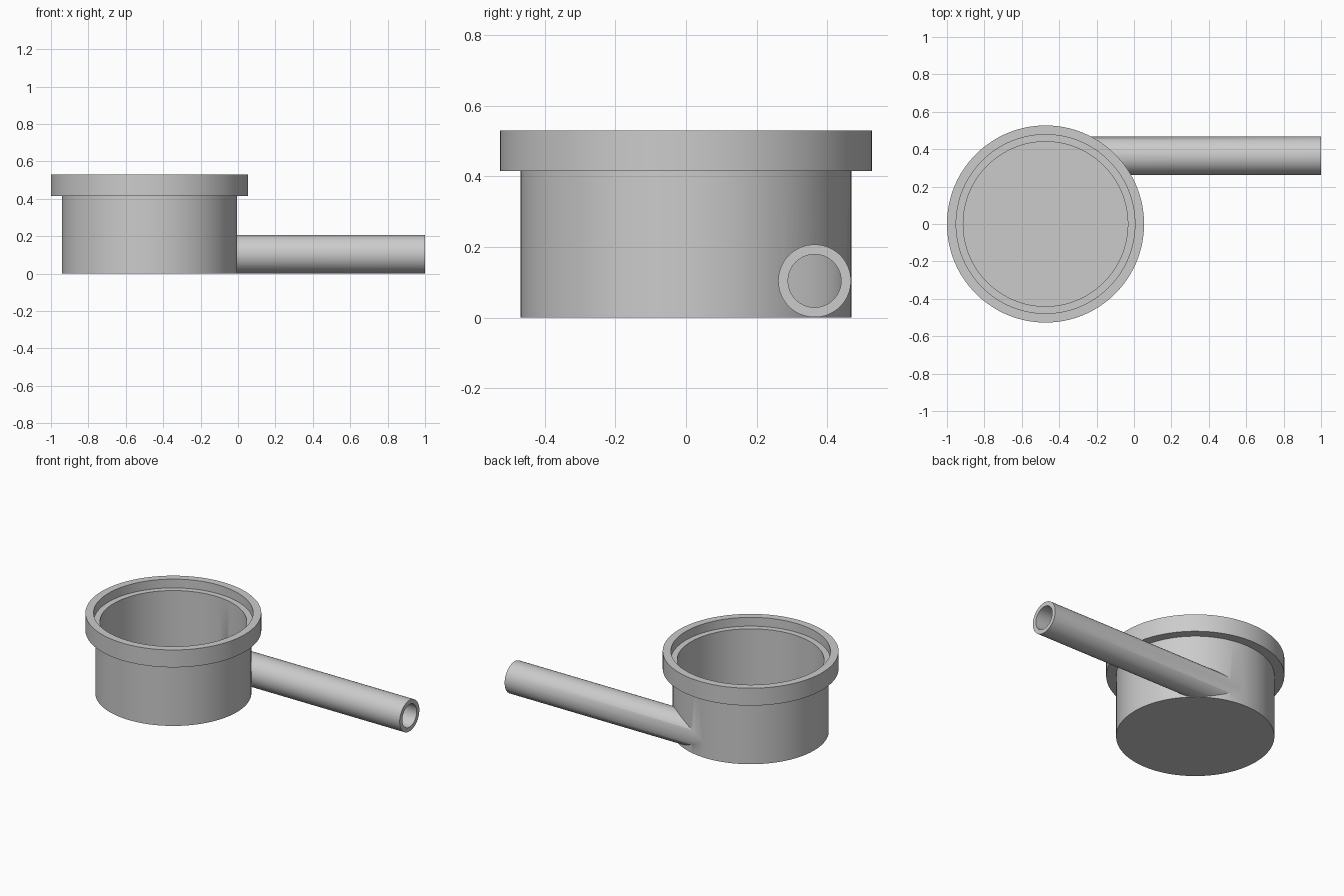
import bpy
import bmesh
from math import pi, radians
from mathutils import Matrix, Vector

if "Cube" in bpy.data.objects:
    bpy.data.objects.remove(bpy.data.objects["Cube"], do_unlink=True)

CUP_X = -0.473                            # axis of the round chamber
PIPE_Y, PIPE_Z = 0.364, 0.104             # axis of the tangential pipe

grey = bpy.data.materials.new("plain grey")
grey.use_nodes = True
colour = (0.6, 0.6, 0.6, 1)
grey.diffuse_color = colour
grey.node_tree.nodes["Principled BSDF"].inputs["Base Color"].default_value = colour


def finish(name, bm):
    bmesh.ops.recalc_face_normals(bm, faces=bm.faces)
    mesh = bpy.data.meshes.new(name)
    bm.to_mesh(mesh)
    bm.free()
    mesh.materials.append(grey)
    obj = bpy.data.objects.new(name, mesh)
    bpy.context.collection.objects.link(obj)
    return obj


def lathe(name, profile, steps=128):
    """Solid of revolution about the chamber axis from (radius, z) points."""
    bm = bmesh.new()
    verts = [bm.verts.new((CUP_X + r, 0, z)) for r, z in profile]
    edges = [bm.edges.new(pair) for pair in zip(verts, verts[1:])]
    bmesh.ops.spin(bm, geom=verts + edges, cent=(CUP_X, 0, 0), axis=(0, 0, 1),
                   angle=2 * pi, steps=steps)
    bmesh.ops.remove_doubles(bm, verts=bm.verts, dist=1e-5)
    return finish(name, bm)


def rod(name, radius, start, end):
    """Solid cylinder along x on the pipe axis."""
    bm = bmesh.new()
    place = Matrix.Translation(Vector(((start + end) / 2, PIPE_Y, PIPE_Z)))
    bmesh.ops.create_cone(bm, cap_ends=True, segments=64, radius1=radius,
                          radius2=radius, depth=end - start,
                          matrix=place @ Matrix.Rotation(pi / 2, 4, "Y"))
    return finish(name, bm)


def combine(target, tool, operation):
    """Apply a boolean and discard the tool."""
    mod = target.modifiers.new(operation.lower(), "BOOLEAN")
    mod.operation = operation
    mod.solver = "EXACT"
    mod.object = tool
    bpy.context.view_layer.objects.active = target
    bpy.ops.object.modifier_apply(modifier=mod.name)
    bpy.data.objects.remove(tool, do_unlink=True)


# Chamber with its wide rim
chamber = lathe("chamber_with_pipe", [(0, 0), (0.468, 0), (0.468, 0.415),
                                      (0.527, 0.415), (0.527, 0.53), (0, 0.53)])

# Side pipe, joined tangentially to the wall
combine(chamber, rod("pipe", 0.103, CUP_X, 1), "UNION")

# Hollow interior with the stepped ledge below the rim
hollow = lathe("hollow", [(0, 0.028), (0.44, 0.028), (0.44, 0.472),
                          (0.478, 0.472), (0.478, 0.6), (0, 0.6)])
combine(chamber, hollow, "DIFFERENCE")

# Pipe bore opening into the chamber
combine(chamber, rod("bore", 0.075, CUP_X, 1.1), "DIFFERENCE")

# Smooth curved walls, crisp rims
bpy.ops.object.select_all(action="DESELECT")
chamber.select_set(True)
bpy.context.view_layer.objects.active = chamber
bpy.ops.object.shade_smooth_by_angle(angle=radians(30))
